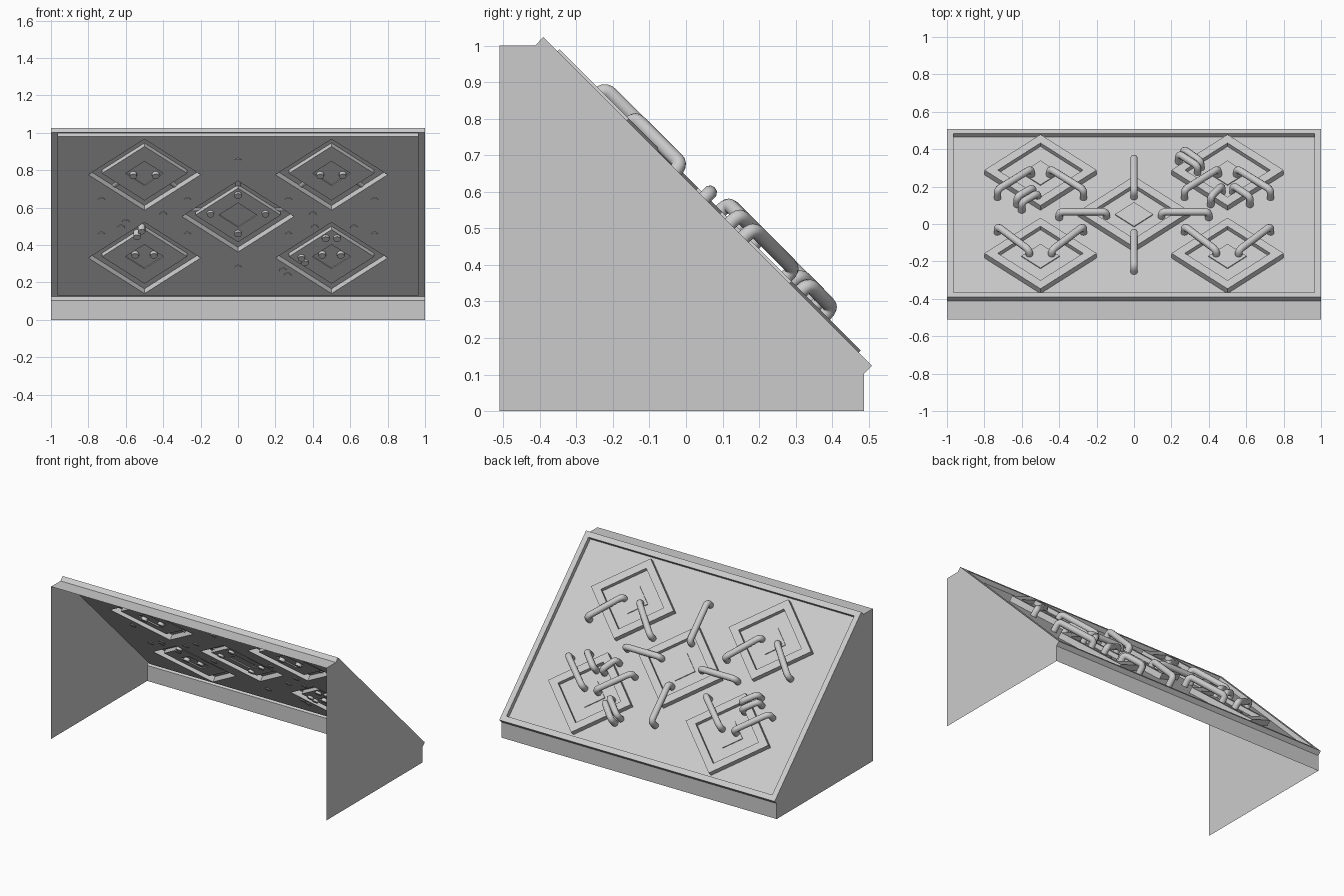
import bpy, bmesh, math
from mathutils import Vector

if "Cube" in bpy.data.objects:
    bpy.data.objects.remove(bpy.data.objects["Cube"])

S = math.sqrt(0.5)
Y0, Y1, C = -0.391, 0.509, 0.633      # ends of the 45 degree slope, y + z = C
FLOOR = -0.028                        # recessed panel depth along slope normal


def P(x, y, n=0.0):
    """Point on the sloped rim plane, lifted n along its normal."""
    return Vector((x, y + n * S, C - y + n * S))


def finish(bm, name):
    me = bpy.data.meshes.new(name)
    bm.to_mesh(me)
    bm.free()
    ob = bpy.data.objects.new(name, me)
    bpy.context.collection.objects.link(ob)
    return ob


def loop(bm, pts):
    return [bm.verts.new(p) for p in pts]


def bridge(bm, a, b):
    k = len(a)
    for i in range(k):
        bm.faces.new((a[i], a[(i + 1) % k], b[(i + 1) % k], b[i]))


# Shell: two side walls, top strip, lips and low wall, open behind and below
profile = [(-0.51, 0), (-0.51, 1.0), (-0.413, 1.0), (Y0, C - Y0),
           (Y1, C - Y1), (0.487, 0.102), (0.487, 0)]
bm = bmesh.new()
left = loop(bm, [(-1, y, z) for y, z in profile])
right = loop(bm, [(1, y, z) for y, z in profile])
bm.faces.new(left[::-1])
bm.faces.new(right)
for i in (1, 2, 4, 5):
    bm.faces.new((left[i], right[i], right[i + 1], left[i + 1]))
finish(bm, "console_shell")


# Sloped rim with a recessed panel carrying stepped diamonds
def rect(x, y0, y1, n):
    return [P(-x, y0, n), P(-x, y1, n), P(x, y1, n), P(x, y0, n)]


def diamond(cx, cy, s, n):
    return [P(cx + 0.3 * s, cy, n), P(cx, cy + 0.19 * s, n),
            P(cx - 0.3 * s, cy, n), P(cx, cy - 0.19 * s, n)]


centres = [(sx * 0.5, y) for sx in (-1, 1) for y in (-0.162, 0.283)] + [(0, 0.061)]
bm = bmesh.new()
outer = loop(bm, rect(1, Y0, Y1, 0))
rim = loop(bm, rect(0.965, Y0 + 0.025, Y1 - 0.025, 0))
base = loop(bm, rect(0.965, Y0 + 0.025, Y1 - 0.025, FLOOR))
bridge(bm, outer, rim)
bridge(bm, rim, base)
borders = [base]
for cx, cy in centres:
    rings = [loop(bm, diamond(cx, cy, s, n)) for s, n in
             ((1, FLOOR), (1, 0.008), (0.76, 0.008), (0.76, -0.018),
              (0.34, -0.018), (0.34, -0.012))]
    for a, b in zip(rings, rings[1:]):
        bridge(bm, a, b)
    bm.faces.new(rings[-1])
    borders.append(rings[0])
edges = [bm.edges.get((l[i], l[(i + 1) % 4])) for l in borders for i in range(4)]
bmesh.ops.triangle_fill(bm, edges=edges, use_beauty=True, normal=(0, S, S))
bmesh.ops.recalc_face_normals(bm, faces=bm.faces)
bm.faces.ensure_lookup_table()
if bm.faces[0].normal.z < 0:
    bmesh.ops.reverse_faces(bm, faces=bm.faces)
finish(bm, "sloped_panel")


# Bent pipes standing on the panel
def pipes(name, runs, radius, bend=0.025):
    cu = bpy.data.curves.new(name, 'CURVE')
    cu.dimensions = '3D'
    cu.bevel_depth = radius
    cu.bevel_resolution = 3
    cu.use_fill_caps = True
    for x0, y0, x1, y1, h in runs:
        c = [P(x0, y0, -0.032), P(x0, y0, h), P(x1, y1, h), P(x1, y1, -0.032)]
        pts = [c[0]]
        for i in (1, 2):
            a = c[i] + (c[i - 1] - c[i]).normalized() * bend
            b = c[i] + (c[i + 1] - c[i]).normalized() * bend
            for k in range(6):
                t = k / 5
                pts.append(a * (1 - t) ** 2 + c[i] * 2 * t * (1 - t) + b * t * t)
        pts.append(c[3])
        sp = cu.splines.new('POLY')
        sp.points.add(len(pts) - 1)
        for q, p in zip(sp.points, pts):
            q.co = (*p, 1)
    ob = bpy.data.objects.new(name, cu)
    bpy.context.collection.objects.link(ob)
    bpy.ops.object.select_all(action='DESELECT')
    ob.select_set(True)
    bpy.context.view_layer.objects.active = ob
    bpy.ops.object.convert(target='MESH')
    bpy.ops.object.shade_smooth_by_angle(angle=math.radians(40))


LOW, HIGH = 0.021, 0.036
corner = []
for cx in (-0.5, 0.5):
    for s in (-1, 1):
        corner.append((cx + s * 0.05, 0.27, cx + s * 0.23, 0.158, HIGH))
        corner.append((cx + s * 0.06, -0.155, cx + s * 0.23, -0.027, LOW))
pipes("corner_pipes", corner, 0.02)

pipes("centre_pipes", [(-0.40, 0.05, -0.147, 0.05, LOW), (0.40, 0.05, 0.147, 0.05, LOW),
                       (0, 0.155, 0, 0.335, HIGH), (0, -0.05, 0, -0.237, LOW)], 0.02)

pipes("short_pipes", [(-0.625, 0.12, -0.54, 0.17, HIGH), (-0.60, 0.09, -0.515, 0.14, HIGH),
                      (0.24, 0.35, 0.34, 0.285, HIGH), (0.265, 0.375, 0.357, 0.31, HIGH),
                      (0.41, 0.12, 0.47, 0.18, HIGH), (0.62, 0.12, 0.53, 0.18, HIGH)], 0.02)
